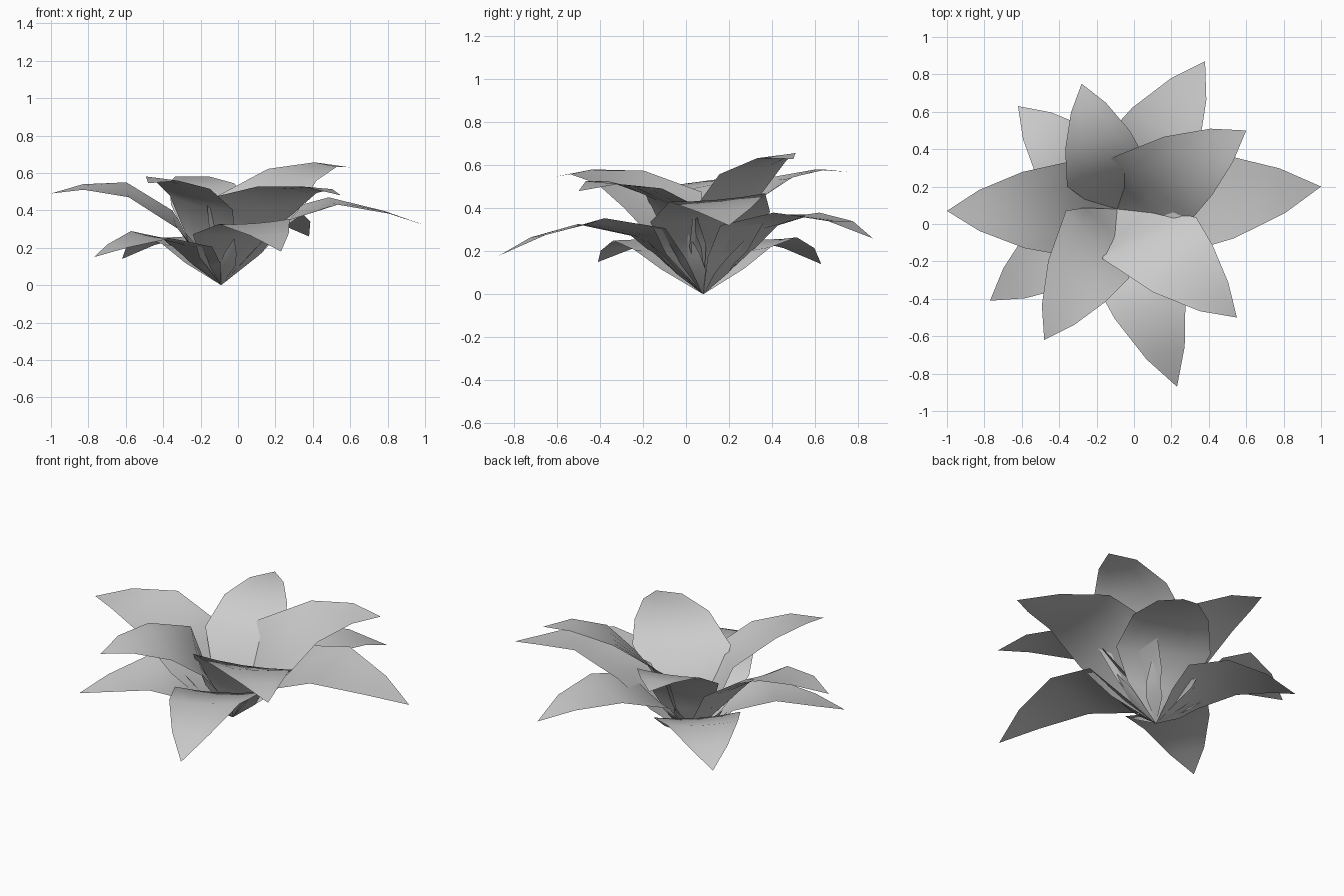
import bpy, bmesh, math
from mathutils import Vector

if "Cube" in bpy.data.objects:
    bpy.data.objects.remove(bpy.data.objects["Cube"])

BASE = Vector((-0.09, 0.08, 0.0))

def blade(name, tip, rows, roll=0, skew=0, across=4):
    """Leaf from BASE to tip; rows = (fraction, half width, edge height, cup, roll share, skew share)."""
    tip = Vector(tip)
    flat = Vector((tip.x - BASE.x, tip.y - BASE.y, 0))
    out = flat.normalized()
    side = Vector((-out.y, out.x, 0))
    bm = bmesh.new()
    root = bm.verts.new(BASE)
    grid = []
    for f, w, z, cup, rs, ss in rows:
        tilt = math.tan(math.radians(roll * rs))
        ring = []
        for i in range(across + 1):
            t = 2 * i / across - 1
            p = BASE + flat * f + side * (w * t) - out * (skew * ss * w * t)
            p.z += z - cup * (1 - t * t) + w * t * tilt
            ring.append(bm.verts.new(p))
        grid.append(ring)
    end = bm.verts.new(tip)
    for i in range(across):
        bm.faces.new((root, grid[0][i + 1], grid[0][i]))
        for a, b in zip(grid, grid[1:]):
            bm.faces.new((a[i], a[i + 1], b[i + 1], b[i]))
        bm.faces.new((grid[-1][i], grid[-1][i + 1], end))
    bmesh.ops.recalc_face_normals(bm, faces=bm.faces)
    if sum(f.normal.z for f in bm.faces) < 0:
        bmesh.ops.reverse_faces(bm, faces=bm.faces)
    mesh = bpy.data.meshes.new(name)
    bm.to_mesh(mesh)
    bm.free()
    for p in mesh.polygons:
        p.use_smooth = True
    ob = bpy.data.objects.new(name, mesh)
    bpy.context.collection.objects.link(ob)

def petal(name, tip, heights, w, roll, skew):
    z1, z2, z3 = heights
    blade(name, tip, [(0.14, 0.68 * w, 0.54 * z1, 0.03, 0.5, 0.6),
                      (0.27, w, z1, 0.02, 1, 1),
                      (0.55, 0.8 * w, z2, 0.01, 1, 0.35),
                      (0.81, 0.43 * w, z3, 0.0, 0.7, 0.1)], roll, skew)

# upper petals: tip, heights from base outwards, half width, roll, skew
upper = [((0.60, 0.50, 0.63), (0.43, 0.59, 0.645), 0.25, 9, 0.42),
         ((-0.28, 0.75, 0.57), (0.43, 0.545, 0.58), 0.225, 0, 0.0),
         ((-1.00, 0.07, 0.49), (0.35, 0.51, 0.525), 0.255, -11, 0.05),
         ((-0.48, -0.62, 0.545), (0.44, 0.545, 0.57), 0.235, -9, -0.32),
         ((0.55, -0.50, 0.48), (0.44, 0.51, 0.52), 0.25, -5, -0.45)]
# lower petals
lower = [((1.00, 0.20, 0.32), (0.36, 0.45, 0.39), 0.28, 5, 0),
         ((0.38, 0.87, 0.26), (0.32, 0.38, 0.34), 0.26, 0, 0),
         ((-0.62, 0.63, 0.14), (0.22, 0.265, 0.215), 0.24, 0, 0),
         ((-0.77, -0.41, 0.15), (0.23, 0.27, 0.21), 0.23, -6, 0),
         ((0.23, -0.87, 0.18), (0.29, 0.34, 0.27), 0.25, 4, 0)]
for i, args in enumerate(upper):
    petal(f"upper_petal_{i + 1}", *args)
for i, args in enumerate(lower):
    petal(f"lower_petal_{i + 1}", *args)

# narrow sepals around the base
for i in range(6):
    a = math.radians(45 + 60 * i)
    z = 0.28 if i % 2 else 0.25
    tip = BASE + Vector((0.27 * math.cos(a), 0.27 * math.sin(a), z))
    blade(f"sepal_{i + 1}", tip, [(0.45, 0.045, 0.4 * z, 0.01, 0, 0),
                                  (0.7, 0.035, 0.67 * z, 0.01, 0, 0)], across=2)
